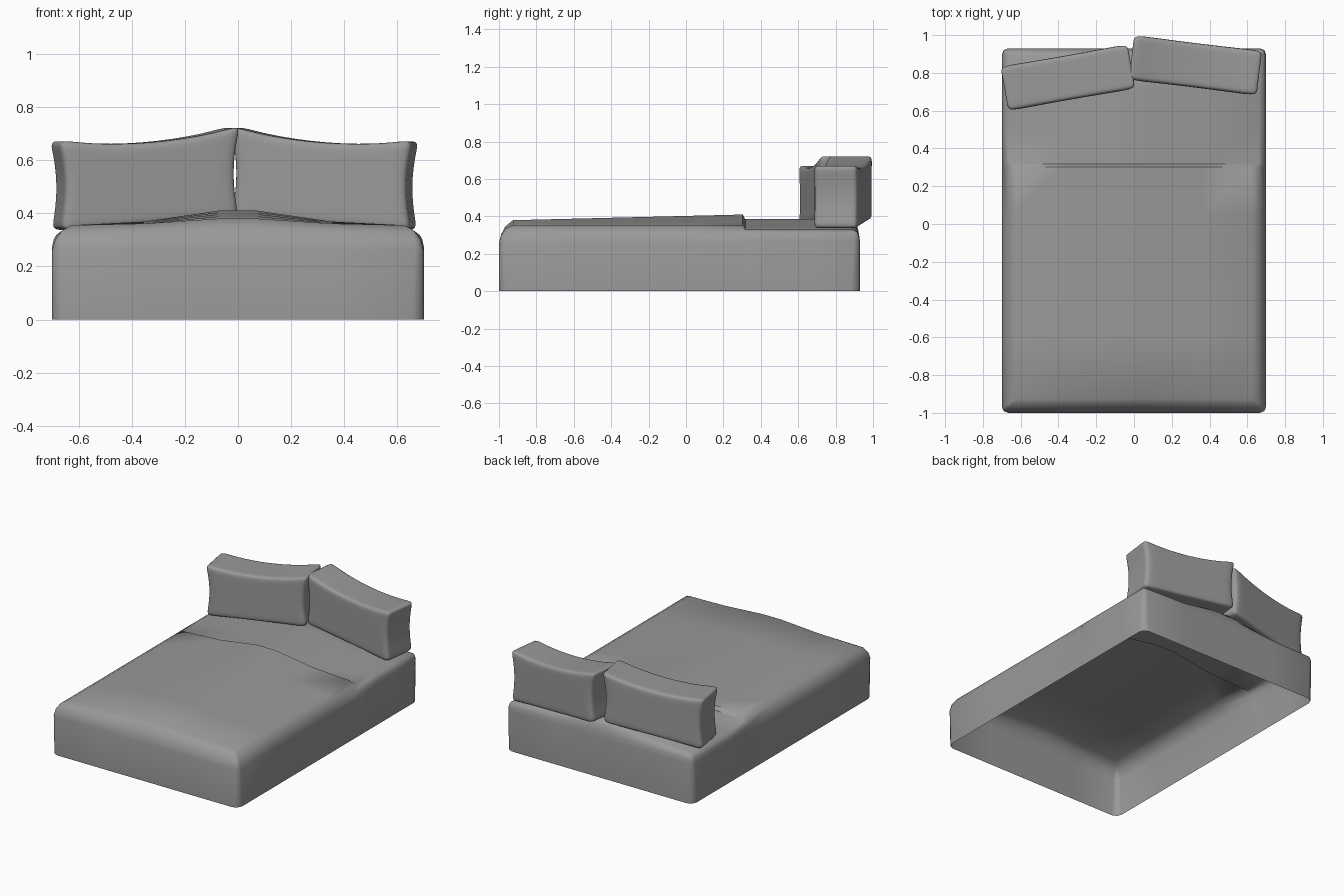
import bpy, bmesh, math
from mathutils import Matrix, Vector

if "Cube" in bpy.data.objects:
    bpy.data.objects.remove(bpy.data.objects["Cube"])

grey = bpy.data.materials.new("soft_grey")
grey.diffuse_color = (0.32, 0.32, 0.32, 1)
grey.use_nodes = True
grey.node_tree.nodes["Principled BSDF"].inputs["Base Color"].default_value = grey.diffuse_color

HX, FRONT, BACK, FOLD = 0.70, -1.0, 0.93, 0.31
XS = [-0.35, -0.07, 0.07, 0.35]                       # inner stations across
YS = [-0.6, -0.25, 0.05, 0.303, 0.317, 0.5, 0.7]      # inner stations along
# edge profiles: (inset, height) from floor to top
BLANKET = [(0, 0), (0, 0.26), (0.012, 0.30), (0.035, 0.333), (0.075, 0.355)]
MATTRESS = [(0, 0), (0, 0.27), (0.006, 0.30), (0.015, 0.317), (0.04, 0.33)]
TOP = len(BLANKET) - 1


def profile(y):
    return BLANKET if y < FOLD else MATTRESS


def crown(x, y):
    """Height of the ridge running along the middle."""
    across = 1 if abs(x) < 0.1 else 0.25 if abs(x) < 0.4 else 0
    return across * (0.025 + 0.03 * (y + 0.92) / 1.22 if y < FOLD else 0.055)


def finish(name, bm, angle):
    mesh = bpy.data.meshes.new(name)
    bm.to_mesh(mesh)
    bm.free()
    ob = bpy.data.objects.new(name, mesh)
    bpy.context.collection.objects.link(ob)
    mesh.materials.append(grey)
    bpy.ops.object.select_all(action='DESELECT')
    ob.select_set(True)
    bpy.context.view_layer.objects.active = ob
    bpy.ops.object.shade_smooth_by_angle(angle=math.radians(angle))
    return ob


def ring(level):
    """One closed outline of the draped bed, anticlockwise from above."""
    pts = []
    r = 0.045 * (1 - level / TOP)
    soft = (0, 0, 0.2, 0.6, 1)[level]

    def corner(sx, y_end, start):
        inset, z = profile(y_end)[level]
        sy = -1 if y_end < 0 else 1
        cx, cy = sx * (HX - inset - r), y_end - sy * (inset + r)
        for k in range(3):
            a = math.radians(start + 45 * k)
            pts.append((cx + r * math.cos(a), cy + r * math.sin(a), z))

    def end(y_end, xs):
        inset, z = profile(y_end)[level]
        y = y_end + (inset if y_end < 0 else -inset)
        pts.extend((x, y, z + soft * crown(x, y)) for x in xs)

    def side(sx, ys):
        for y in ys:
            inset, z = profile(y)[level]
            pts.append((sx * (HX - inset), y, z))

    corner(-1, FRONT, 180)
    end(FRONT, XS)
    corner(1, FRONT, 270)
    side(1, YS)
    corner(1, BACK, 0)
    end(BACK, XS[::-1])
    corner(-1, BACK, 90)
    side(-1, YS[::-1])
    return pts


# Bed: open-bottomed shell, with the blanket edge as a step in the top
bm = bmesh.new()
rings = [[bm.verts.new(p) for p in ring(k)] for k in range(TOP + 1)]
n = len(rings[0])
for low, high in zip(rings, rings[1:]):
    for i in range(n):
        j = (i + 1) % n
        bm.faces.new((low[i], low[j], high[j], high[i]))
rows = []
for y in [FRONT + BLANKET[TOP][0]] + YS + [BACK - MATTRESS[TOP][0]]:
    inset, z = profile(y)[TOP]
    xs = [-(HX - inset)] + XS + [HX - inset]
    rows.append([bm.verts.new((x, y, z + crown(x, y))) for x in xs])
for a, b in zip(rows, rows[1:]):
    for i in range(len(a) - 1):
        bm.faces.new((a[i], a[i + 1], b[i + 1], b[i]))
bmesh.ops.remove_doubles(bm, verts=bm.verts, dist=0.0005)
finish("bed_with_blanket", bm, 50)


def pillow(name, x, y, yaw, inner):
    """Upright cushion; inner is the sign of the end at the bed's middle."""
    bm = bmesh.new()
    bmesh.ops.create_cube(bm, size=2)
    bmesh.ops.subdivide_edges(bm, edges=bm.edges[:], cuts=3, use_grid_fill=True)
    turn = Matrix.Rotation(math.radians(yaw), 3, 'Z')
    for v in bm.verts:
        u, t, w = (math.sin(c * math.pi / 2) for c in v.co)
        s = u * inner
        # pinched ends, sagging top and flared corners
        px = u * (0.318 + 0.026 * w * w + 0.008 * max(w, 0) ** 2)
        py = t * (0.116 + 0.004 * u * u)
        pz = 0.51 + 0.0275 * s + 0.0225 * s * s
        pz += w * (0.15 + 0.008 * s * s + 0.018 * s ** 4)
        v.co = turn @ Vector((px, py, 0)) + Vector((x, y, pz))
    ob = finish(name, bm, 180)
    sub = ob.modifiers.new("soften", 'SUBSURF')
    sub.levels = sub.render_levels = 2


pillow("left_pillow", -0.35, 0.775, 10, 1)
pillow("right_pillow", 0.325, 0.84, -7, -1)
